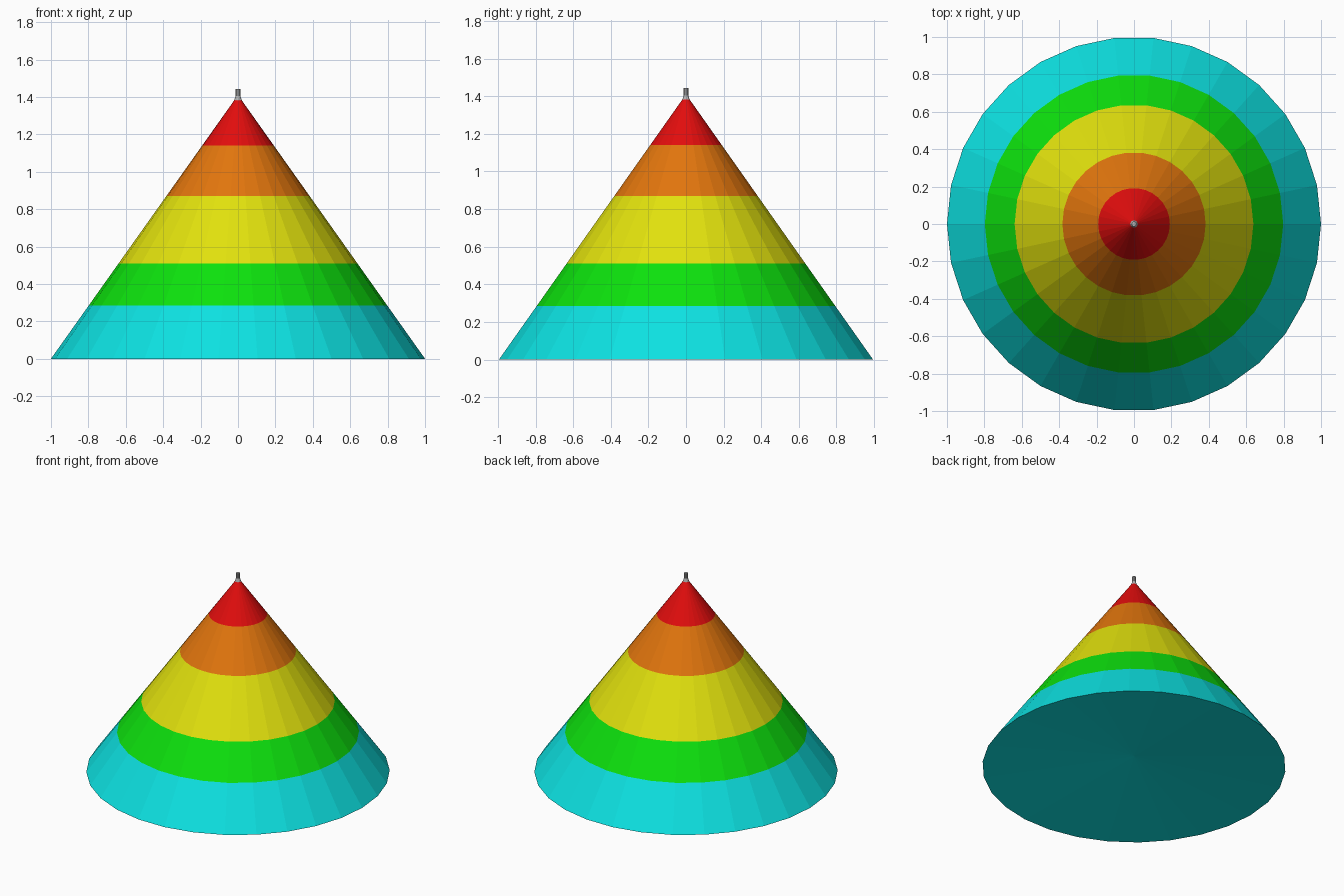
import bpy, bmesh, math

if "Cube" in bpy.data.objects:
    bpy.data.objects.remove(bpy.data.objects["Cube"])

SIDES = 30


def material(name, rgb):
    m = bpy.data.materials.new(name)
    m.diffuse_color = (*rgb, 1)
    m.use_nodes = True
    m.node_tree.nodes["Principled BSDF"].inputs["Base Color"].default_value = m.diffuse_color
    return m


def lathe(name, profile, sides, mats, bands):
    """Revolve (radius, z) points; bands gives a material index per segment."""
    bm = bmesh.new()
    rings = []
    for r, z in profile:
        if r == 0:
            rings.append([bm.verts.new((0, 0, z))] * sides)
        else:
            angles = [2 * math.pi * i / sides for i in range(sides)]
            rings.append([bm.verts.new((r * math.cos(a), r * math.sin(a), z)) for a in angles])
    for lo, hi, band in zip(rings, rings[1:], bands):
        for i in range(sides):
            j = (i + 1) % sides
            corners = list(dict.fromkeys((lo[i], lo[j], hi[j], hi[i])))
            bm.faces.new(corners).material_index = band
    bmesh.ops.recalc_face_normals(bm, faces=bm.faces)
    mesh = bpy.data.meshes.new(name)
    bm.to_mesh(mesh)
    bm.free()
    for m in mats:
        mesh.materials.append(m)
    obj = bpy.data.objects.new(name, mesh)
    bpy.context.collection.objects.link(obj)
    return obj


cyan = material("cyan", (0.004, 0.76, 0.76))
green = material("green", (0.004, 0.76, 0.004))
yellow = material("yellow", (0.76, 0.76, 0.004))
orange = material("orange", (0.76, 0.18, 0.004))
red = material("red", (0.76, 0.004, 0.004))
grey = material("grey", (0.45, 0.45, 0.45))

# Striped cone with a slightly hollow underside
APEX = 1.41
heights = [0, 0.285, 0.51, 0.87, 1.14, 1.385]
profile = [(0, 0.08)] + [(1 - z / APEX, z) for z in heights]
lathe("striped_cone", profile, SIDES, [cyan, green, yellow, orange, red], [0, 0, 1, 2, 3, 4])

# Small metal tip: flared collar and pin
lathe("tip_pin", [(0, 1.38), (0.021, 1.38), (0.013, 1.405), (0.013, 1.443), (0, 1.443)],
      10, [grey], [0, 0, 0, 0])
